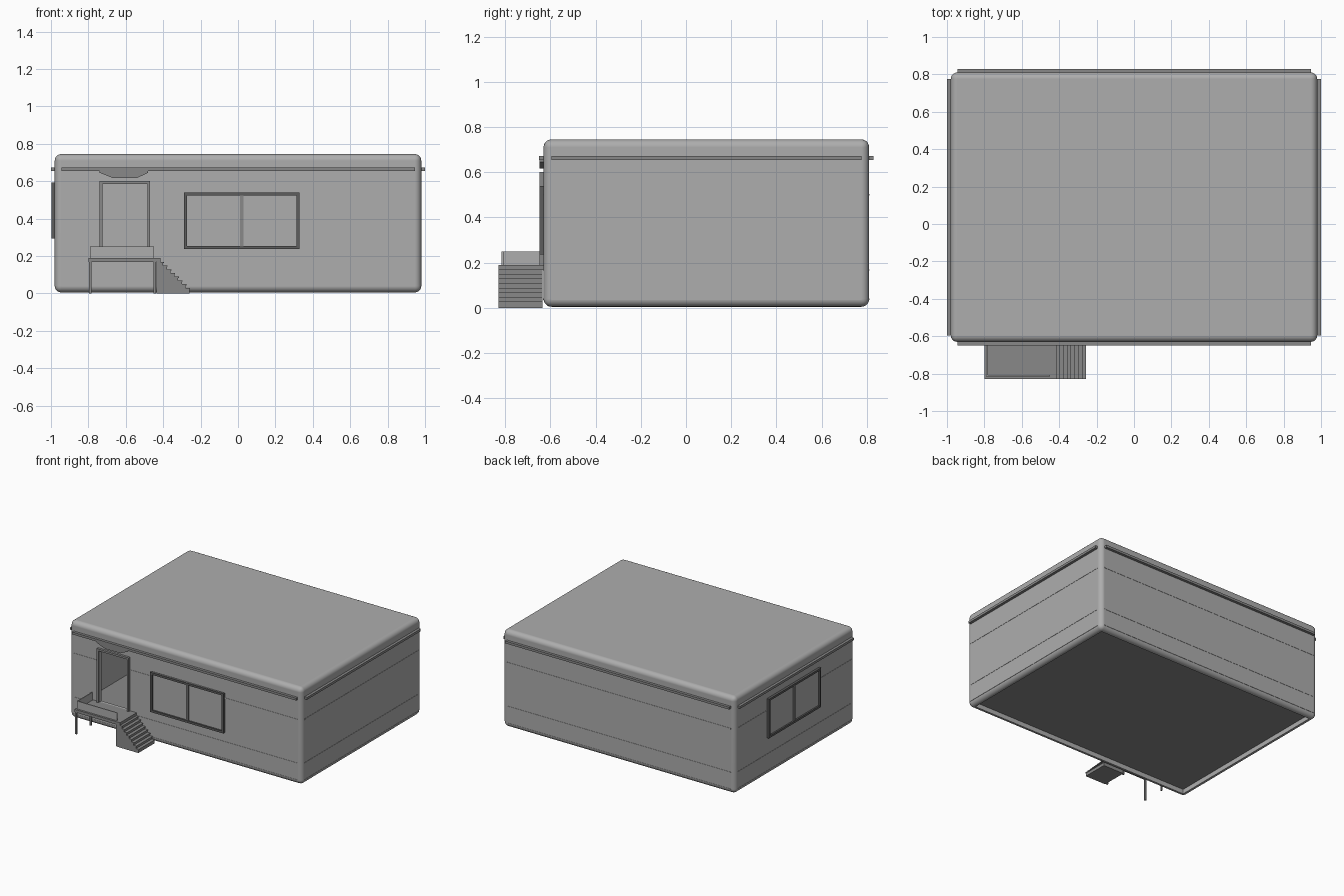
import bpy, bmesh
from math import radians
from mathutils import Matrix

if "Cube" in bpy.data.objects:
    bpy.data.objects.remove(bpy.data.objects["Cube"], do_unlink=True)


def material(name, value):
    m = bpy.data.materials.new(name)
    m.use_nodes = True
    col = (value, value, value, 1)
    m.diffuse_color = col
    m.node_tree.nodes["Principled BSDF"].inputs["Base Color"].default_value = col
    return m


WALL = material("light grey", 0.42)
TRIM = material("mid grey", 0.25)
FRAME = material("dark grey", 0.11)


def finish(name, bm, mat, matrix):
    bmesh.ops.recalc_face_normals(bm, faces=bm.faces)
    bm.transform(matrix)
    me = bpy.data.meshes.new(name)
    bm.to_mesh(me)
    bm.free()
    me.materials.append(mat)
    ob = bpy.data.objects.new(name, me)
    bpy.context.collection.objects.link(ob)
    return ob


def box(name, x, y, z, mat, matrix=Matrix()):
    """Box from (low, high) ranges on each axis."""
    bm = bmesh.new()
    bmesh.ops.create_cube(bm, size=1)
    for v in bm.verts:
        v.co = [r[0] if c < 0 else r[1] for c, r in zip(v.co, (x, y, z))]
    return finish(name, bm, mat, matrix)


def prism(name, outline, y, mat, matrix=Matrix()):
    """Extrude an x-z outline along y."""
    bm = bmesh.new()
    face = bm.faces.new([bm.verts.new((px, y[0], pz)) for px, pz in outline])
    new = bmesh.ops.extrude_face_region(bm, geom=[face])["geom"]
    for v in new:
        if isinstance(v, bmesh.types.BMVert):
            v.co.y = y[1]
    return finish(name, bm, mat, matrix)


def apply_all(ob):
    bpy.ops.object.select_all(action="DESELECT")
    bpy.context.view_layer.objects.active = ob
    ob.select_set(True)
    for m in list(ob.modifiers):
        bpy.ops.object.modifier_apply(modifier=m.name)


# Rounded hollow shell, open underneath, with a door opening
shell = box("building_shell", (-.98, .98), (-.63, .81), (.005, .745), WALL)
bev = shell.modifiers.new("round", "BEVEL")
bev.width, bev.segments = .035, 5
cutters = [box("room_cutter", (-.96, .96), (-.61, .79), (.04, .72), WALL),
           box("underside_cutter", (-.94, .94), (-.59, .77), (-.1, .06), WALL),
           box("door_cutter", (-.725, -.485), (-.7, -.5), (.19, .585), WALL)]
for c in cutters:
    mod = shell.modifiers.new(c.name, "BOOLEAN")
    mod.operation, mod.solver, mod.object = "DIFFERENCE", "EXACT", c
apply_all(shell)
for c in cutters:
    bpy.data.objects.remove(c, do_unlink=True)
bpy.ops.object.shade_smooth_by_angle(angle=radians(30))
weighted = shell.modifiers.new("flat_walls", "WEIGHTED_NORMAL")
weighted.keep_sharp = True

# Floor slab recessed inside the bottom rim
box("floor_slab", (-.96, .96), (-.61, .79), (.04, .08), TRIM)


# Wall frames: local x runs along the wall, -y points outward
def wall_matrix(angle, dist):
    return (Matrix.Translation((0, .09, 0)) @ Matrix.Rotation(radians(angle), 4, "Z")
            @ Matrix.Translation((0, -dist, 0)))


walls = {"front": (wall_matrix(0, .72), .945), "right": (wall_matrix(90, .98), .685),
         "back": (wall_matrix(180, .72), .945), "left": (wall_matrix(-90, .98), .685)}

# Gutter rails and thin panel seams around the walls
for side, (mtx, half) in walls.items():
    box(side + "_gutter", (-half, half), (-.02, .005), (.654, .672), TRIM, mtx)
    for label, z in (("base", .036), ("lower", .165)):
        box(f"{side}_{label}_seam", (-half, half), (-.002, .005), (z, z + .005), WALL, mtx)
    spans = [(-half, -.73), (-.48, half)] if side == "front" else [(-half, half)]
    for s in spans:
        box(side + "_upper_seam", s, (-.002, .022), (.496, .504), WALL, mtx)


# Framed openings
def frame(name, x, z, t, depth, mat, mtx, sill=True):
    out = (-depth, .004)
    box(name + "_jamb_a", (x[0], x[0] + t), out, z, mat, mtx)
    box(name + "_jamb_b", (x[1] - t, x[1]), out, z, mat, mtx)
    box(name + "_head", x, out, (z[1] - t, z[1]), mat, mtx)
    if sill:
        box(name + "_sill", x, out, (z[0], z[0] + t), mat, mtx)


def window(name, x, z, mtx):
    frame(name, x, z, .016, .018, FRAME, mtx)
    mid = (x[0] + x[1]) / 2
    box(name + "_mullion", (mid - .01, mid + .01), (-.014, .004), z, TRIM, mtx)
    box(name + "_pane", x, (-.006, .002), z, WALL, mtx)


front = walls["front"][0]
window("front_window", (-.29, .33), (.237, .54), front)
window("side_window", (-.335, .295), (.293, .592), walls["left"][0])
frame("door_frame", (-.74, -.47), (.19, .6), .015, .018, TRIM, front, sill=False)
prism("door_canopy", [(-.74, .656), (-.74, .645), (-.67, .617),
                      (-.54, .617), (-.48, .645), (-.48, .656)], (-.018, .004), TRIM, front)

# Entrance deck with low parapet and legs
box("deck", (-.8, -.415), (-.83, -.63), (.168, .19), TRIM)
box("parapet_front", (-.79, -.45), (-.815, -.808), (.19, .25), WALL)
box("parapet_side", (-.79, -.783), (-.815, -.635), (.19, .25), WALL)
for lx in (-.79, -.445):
    for ly in (-.82, -.645):
        box("deck_leg", (lx - .006, lx + .006), (ly - .006, ly + .006), (0, .17), TRIM)

# Stairs descending along the wall, each step with a nosing
steps = 8
outline = [(-.435, 0), (-.435, .168)]
for i in range(steps):
    x, z = -.4 + .02 * i, .168 - .02 * i
    outline += [(x, z), (x, z - .02 if i < steps - 1 else 0)]
    box("step_tread", (x - .02, x + .004), (-.83, -.635), (z - .005, z + .001), TRIM)
prism("stairs", outline, (-.83, -.635), TRIM)
